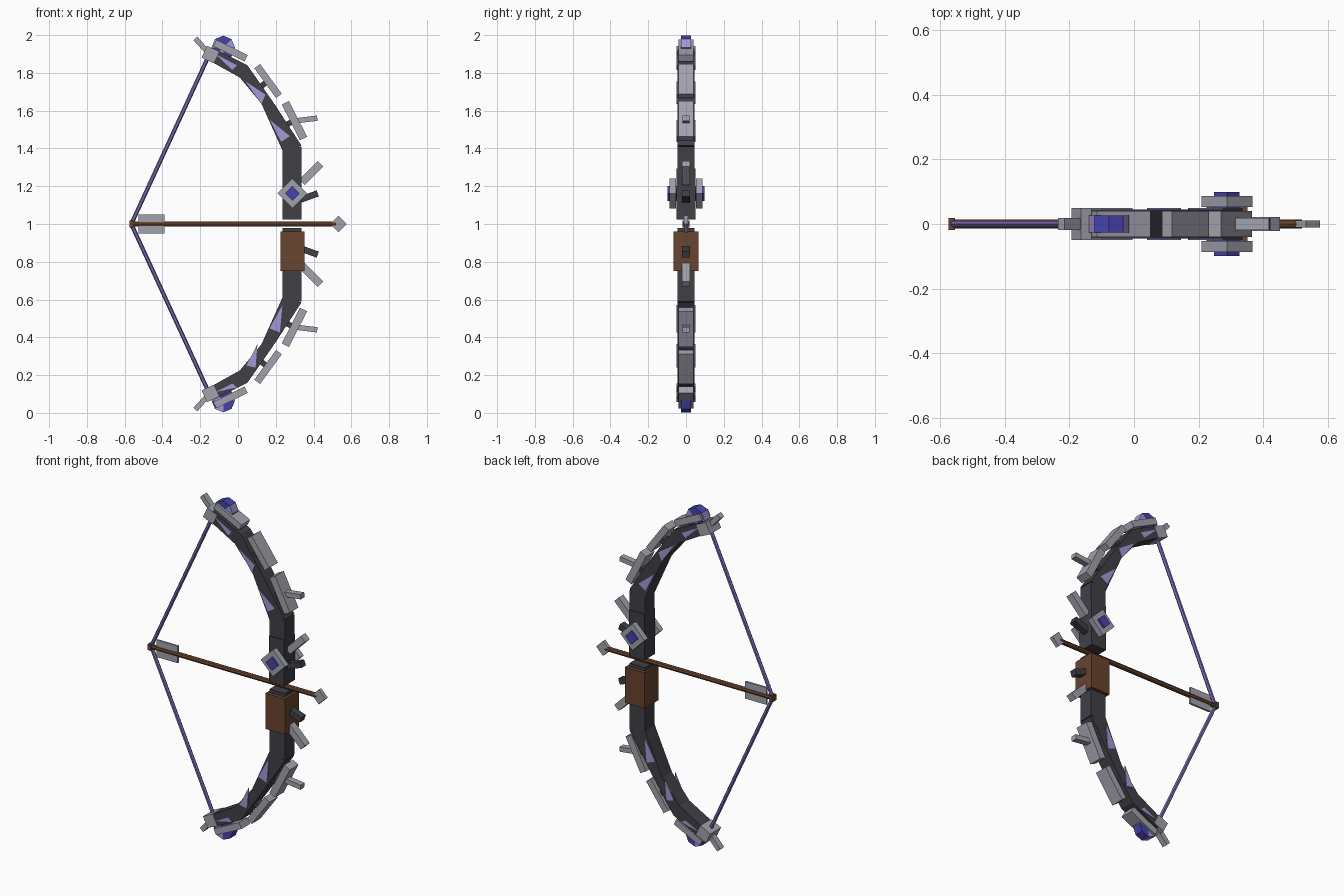
import bpy, bmesh, math
from mathutils import Vector

cube = bpy.data.objects.get("Cube")
if cube:
    bpy.data.objects.remove(cube, do_unlink=True)


def material(name, rgb):
    m = bpy.data.materials.new(name)
    m.use_nodes = True
    m.diffuse_color = (*rgb, 1)
    m.node_tree.nodes["Principled BSDF"].inputs["Base Color"].default_value = (*rgb, 1)
    return m


DARK = material("dark metal", (0.05, 0.05, 0.062))
STEEL = material("pale steel", (0.36, 0.36, 0.42))
WOOD = material("brown wood", (0.14, 0.058, 0.026))
CORD = material("purple cord", (0.2, 0.15, 0.48))
BLUE = material("blue crystal", (0.065, 0.055, 0.42))
LILAC = material("lilac crystal", (0.38, 0.31, 0.68))


def finish(name, bm, *mats):
    bmesh.ops.recalc_face_normals(bm, faces=bm.faces)
    mesh = bpy.data.meshes.new(name)
    bm.to_mesh(mesh)
    bm.free()
    for m in mats:
        mesh.materials.append(m)
    ob = bpy.data.objects.new(name, mesh)
    bpy.context.collection.objects.link(ob)
    return ob


def prism(name, outline, y0, y1, mat):
    """Extrude an outline in the xz plane from y0 to y1."""
    bm = bmesh.new()
    face = bm.faces.new([bm.verts.new((x, y0, z)) for x, z in outline])
    ext = bmesh.ops.extrude_face_region(bm, geom=[face])
    verts = [v for v in ext["geom"] if isinstance(v, bmesh.types.BMVert)]
    bmesh.ops.translate(bm, verts=verts, vec=(0, y1 - y0, 0))
    return finish(name, bm, mat)


def block(name, x, z, length, thick, depth, angle, mat, y=0):
    """Box whose length runs at an angle in the xz plane."""
    bm = bmesh.new()
    bmesh.ops.create_cube(bm, size=1)
    bmesh.ops.scale(bm, verts=bm.verts, vec=(length, depth, thick))
    ob = finish(name, bm, mat)
    ob.location = (x, y, z)
    ob.rotation_euler.y = -math.radians(angle)
    return ob


def bar(name, a, b, radius, mat, sides=6):
    a, b = Vector(a), Vector(b)
    bm = bmesh.new()
    bmesh.ops.create_cone(bm, cap_ends=True, segments=sides, radius1=radius,
                          radius2=radius, depth=(b - a).length)
    ob = finish(name, bm, mat)
    ob.location = (a + b) / 2
    ob.rotation_euler = (b - a).to_track_quat("Z", "Y").to_euler()
    return ob


def tip_gem(name, x, z):
    """Eight-sided crystal with mixed facets."""
    bm = bmesh.new()
    bmesh.ops.create_cone(bm, cap_ends=True, cap_tris=True, segments=8,
                          radius1=0.062, radius2=0.062, depth=0.054)
    for f in bm.faces:
        c = f.calc_center_median()
        sector = int(math.degrees(math.atan2(c.y, c.x)) // 45)
        f.material_index = 1 if sector % 3 == 0 else 0
    ob = finish(name, bm, BLUE, LILAC)
    ob.location = (x, 0, z)
    ob.rotation_euler.x = math.pi / 2


# Limbs, armour, spikes and string, mirrored about the arrow
limb = [(0.235, 1.39), (0.124, 1.637), (0.01, 1.775), (-0.16, 1.87),
        (-0.13, 1.93), (0.05, 1.84), (0.2, 1.625), (0.336, 1.415)]
# name, x, z, length, thickness, depth, angle, material
parts = [
    ("inner_armour", 0.299, 1.547, 0.212, 0.042, 0.08, 117, STEEL),
    ("middle_armour", 0.159, 1.757, 0.195, 0.038, 0.08, 126, STEEL),
    ("outer_armour", -0.04, 1.918, 0.185, 0.038, 0.08, 154, STEEL),
    ("inner_mount", 0.265, 1.53, 0.06, 0.03, 0.05, 27, DARK),
    ("middle_mount", 0.13, 1.735, 0.06, 0.03, 0.05, 36, DARK),
    ("outer_mount", -0.05, 1.89, 0.05, 0.03, 0.05, 64, DARK),
    ("limb_spike", 0.36, 1.553, 0.12, 0.028, 0.036, 7, STEEL),
    ("riser_spike", 0.388, 1.27, 0.14, 0.04, 0.044, 45, STEEL),
    ("dark_spike", 0.375, 1.145, 0.1, 0.034, 0.04, 20, DARK),
    ("tip_block", -0.147, 1.897, 0.07, 0.068, 0.1, 154, STEEL),
    ("tip_spike", -0.192, 1.945, 0.1, 0.028, 0.036, 132, STEEL),
]
for side, s in (("upper", 1), ("lower", -1)):
    def flip(z):
        return 1 + s * (z - 1)

    prism(side + "_limb", [(x, flip(z)) for x, z in limb], -0.045, 0.045, DARK)
    for name, x, z, length, thick, depth, angle, mat in parts:
        block(f"{side}_{name}", x, flip(z), length, thick, depth, s * angle, mat)
    tip_gem(side + "_tip_gem", -0.078, flip(1.935))
    bar(side + "_string", (-0.16, 0, flip(1.88)), (-0.565, 0, 1), 0.011, CORD)

# Riser, open where the arrow passes
block("upper_riser", 0.286, 1.16, 0.1, 0.27, 0.1, 0, DARK)
block("upper_riser_end", 0.286, 1.35, 0.1, 0.12, 0.09, 0, DARK)
block("lower_riser", 0.286, 0.785, 0.1, 0.39, 0.09, 0, DARK)
block("grip", 0.288, 0.855, 0.128, 0.21, 0.13, 0, WOOD)

# Crystal inlays on both faces of the limbs
inlays = [
    [(0.17, 1.55), (0.275, 1.465), (0.228, 1.435)],
    [(0.04, 1.755), (0.145, 1.685), (0.125, 1.635)],
    [(-0.12, 1.9), (-0.005, 1.84), (-0.03, 1.815)],
    [(0.235, 0.57), (0.167, 0.447), (0.222, 0.426)],
    [(0.103, 0.365), (0.045, 0.25), (0.093, 0.24)],
    [(-0.12, 0.11), (-0.03, 0.155), (-0.005, 0.135)],
]
for i, tri in enumerate(inlays):
    for face, s in (("front", -1), ("back", 1)):
        prism(f"{face}_inlay_{i + 1}", tri, s * 0.044, s * 0.049, LILAC)

# Diamond ornaments on both faces of the riser
for face, s in (("front", -1), ("back", 1)):
    for k in range(4):
        a = math.radians(90 * k + 45)
        block(f"{face}_frame_bar_{k + 1}", 0.288 + 0.042 * math.cos(a),
              1.162 + 0.042 * math.sin(a), 0.112, 0.028, 0.034,
              90 * k + 135, STEEL, s * 0.07)
    block(face + "_riser_gem", 0.288, 1.162, 0.056, 0.056, 0.05, 45, BLUE, s * 0.074)

# Arrow
bar("arrow_shaft", (-0.57, 0, 1), (0.52, 0, 1), 0.014, WOOD, 8)
block("arrow_nock", -0.565, 1, 0.02, 0.036, 0.036, 0, WOOD)
for name, z in (("upper_fletching", 1.03), ("lower_fletching", 0.97)):
    block(name, -0.458, z, 0.138, 0.04, 0.012, 0, STEEL)
block("arrow_head", 0.533, 1, 0.062, 0.062, 0.022, 45, STEEL)
